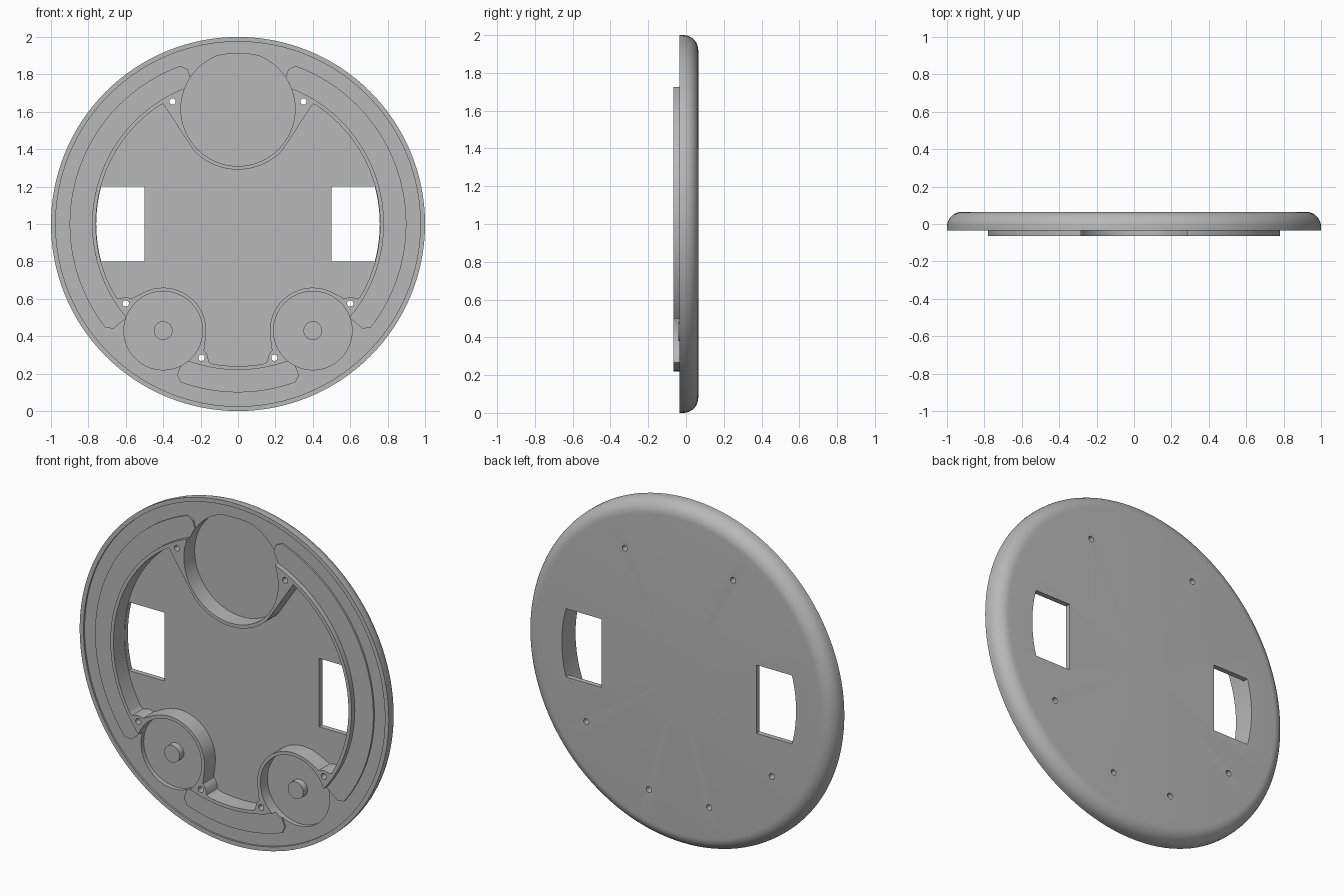
import bpy, bmesh
from math import sin, cos, pi, radians, hypot
from mathutils import Matrix

cube = bpy.data.objects.get("Cube")
if cube:
    bpy.data.objects.remove(cube)

grey = bpy.data.materials.new("matte grey")
grey.use_nodes = True
colour = (0.48, 0.48, 0.48, 1)
grey.diffuse_color = colour
grey.node_tree.nodes["Principled BSDF"].inputs["Base Color"].default_value = colour

FRONT, RAISED, BACK = -0.035, -0.065, 0.065
FLOOR, WHEEL_FLOOR = 0.035, 0.0
TOP = (0, 0.615)                      # large round pocket
WHEELS = [(-0.4, -0.57), (0.4, -0.57)]
SCREWS = [(s * x, z) for s in (-1, 1)
          for x, z in ((0.35, 0.655), (0.6, -0.425), (0.195, -0.715))]


def make_object(name, bm):
    bmesh.ops.recalc_face_normals(bm, faces=bm.faces)
    mesh = bpy.data.meshes.new(name)
    bm.to_mesh(mesh)
    bm.free()
    mesh.materials.append(grey)
    ob = bpy.data.objects.new(name, mesh)
    ob.location.z = 1
    bpy.context.collection.objects.link(ob)
    return ob


def prism(name, outline, y0, y1):
    """Extrude an outline in the x-z plane from y0 to y1."""
    bm = bmesh.new()
    face = bm.faces.new([bm.verts.new((x, y0, z)) for x, z in outline])
    moved = bmesh.ops.extrude_face_region(bm, geom=[face])["geom"]
    verts = [v for v in moved if isinstance(v, bmesh.types.BMVert)]
    bmesh.ops.translate(bm, verts=verts, vec=(0, y1 - y0, 0))
    return make_object(name, bm)


def arc(r, a0, a1, n, centre=(0, 0)):
    return [(centre[0] + r * cos(radians(a0 + (a1 - a0) * i / n)),
             centre[1] + r * sin(radians(a0 + (a1 - a0) * i / n))) for i in range(n + 1)]


def circle(r, centre=(0, 0), n=64):
    return arc(r, 0, 360, n, centre)[:-1]


def combine(target, tool, operation):
    bpy.context.view_layer.objects.active = target
    mod = target.modifiers.new(operation, "BOOLEAN")
    mod.operation, mod.solver, mod.object = operation, "EXACT", tool
    bpy.ops.object.modifier_apply(modifier=mod.name)
    bpy.data.objects.remove(tool)


def smooth_min(a, b, k=0.035):
    h = max(k - abs(a - b), 0) / k
    return min(a, b) - h * h * k / 4


def clearance(x, z):
    """Distance to the cavity wall, with blended corners."""
    d = 0.76 - hypot(x, z)
    rounds = [(TOP, 0.325)] + [(w, 0.23) for w in WHEELS] + [(s, 0.035) for s in SCREWS]
    for (cx, cz), r in rounds:
        d = smooth_min(d, hypot(x - cx, z - cz) - r)
    return d


def cavity_outline(n=360):
    points = []
    for i in range(n):
        a = 2 * pi * i / n
        r = 0.2
        while clearance(r * cos(a), r * sin(a)) > 0:
            r += 0.001
        points.append((r * cos(a), r * sin(a)))
    return points


# Round body with a soft back edge and a thin front lip
profile = [(0, BACK)] + [(0.92 + x, BACK - 0.08 + y) for x, y in arc(0.08, 90, 0, 10)]
profile += [(1, FRONT), (0.975, FRONT), (0.975, FRONT + 0.01), (0, FRONT + 0.01)]
bm = bmesh.new()
verts = [bm.verts.new((r, y, 0)) for r, y in profile]
edges = [bm.edges.new(pair) for pair in zip(verts, verts[1:])]
bmesh.ops.spin(bm, geom=verts + edges, cent=(0, 0, 0), axis=(0, 1, 0),
               angle=2 * pi, steps=128)
bmesh.ops.remove_doubles(bm, verts=bm.verts, dist=0.0001)
body = make_object("round_body", bm)

# Low pads around the ring, then the raised cavity rim
for start, end in ((72, -40), (108, 220), (248, 292)):
    sign = 1 if end > start else -1
    pad = arc(0.87, start, start + sign, 1)[:1]
    pad += arc(0.9, start + 2 * sign, end - 2 * sign, 48)
    pad += arc(0.87, end, end, 1)[:1] + arc(0.77, end, start, 48)
    combine(body, prism("ring_pad", pad, FRONT, 0.01), "UNION")
combine(body, prism("rim", circle(0.78, n=128), RAISED, 0.012), "UNION")

# Main cavity and round pockets
combine(body, prism("cavity", cavity_outline(), -0.1, FLOOR), "DIFFERENCE")
pocket = []
for x, z in circle(0.305, TOP):
    scale = min(1, 0.91 / hypot(x, z))
    pocket.append((x * scale, z * scale))
combine(body, prism("top_pocket", pocket, -0.1, FLOOR), "DIFFERENCE")
for wheel in WHEELS:
    combine(body, prism("wheel_pocket", circle(0.21, wheel), -0.1, WHEEL_FLOOR), "DIFFERENCE")

# Side windows with a curved outer edge
for s in (-1, 1):
    window = [(0.5, -0.2), (0.5, 0.2)]
    window += [((0.758 ** 2 - z * z) ** 0.5, z) for z in [0.2 - 0.04 * i for i in range(11)]]
    combine(body, prism("window", [(s * x, z) for x, z in window], 0.01, 0.1), "DIFFERENCE")

# Screw holes
for screw in SCREWS:
    combine(body, prism("screw_hole", circle(0.017, screw, 20), -0.1, 0.1), "DIFFERENCE")

# Pivot studs in the wheel pockets
studs = [prism("pivot_stud", circle(0.05, w, 40), -0.04, WHEEL_FLOOR + 0.01) for w in WHEELS]

for ob in [body] + studs:
    bpy.ops.object.select_all(action="DESELECT")
    ob.select_set(True)
    bpy.context.view_layer.objects.active = ob
    bpy.ops.object.shade_smooth_by_angle(angle=radians(30))
